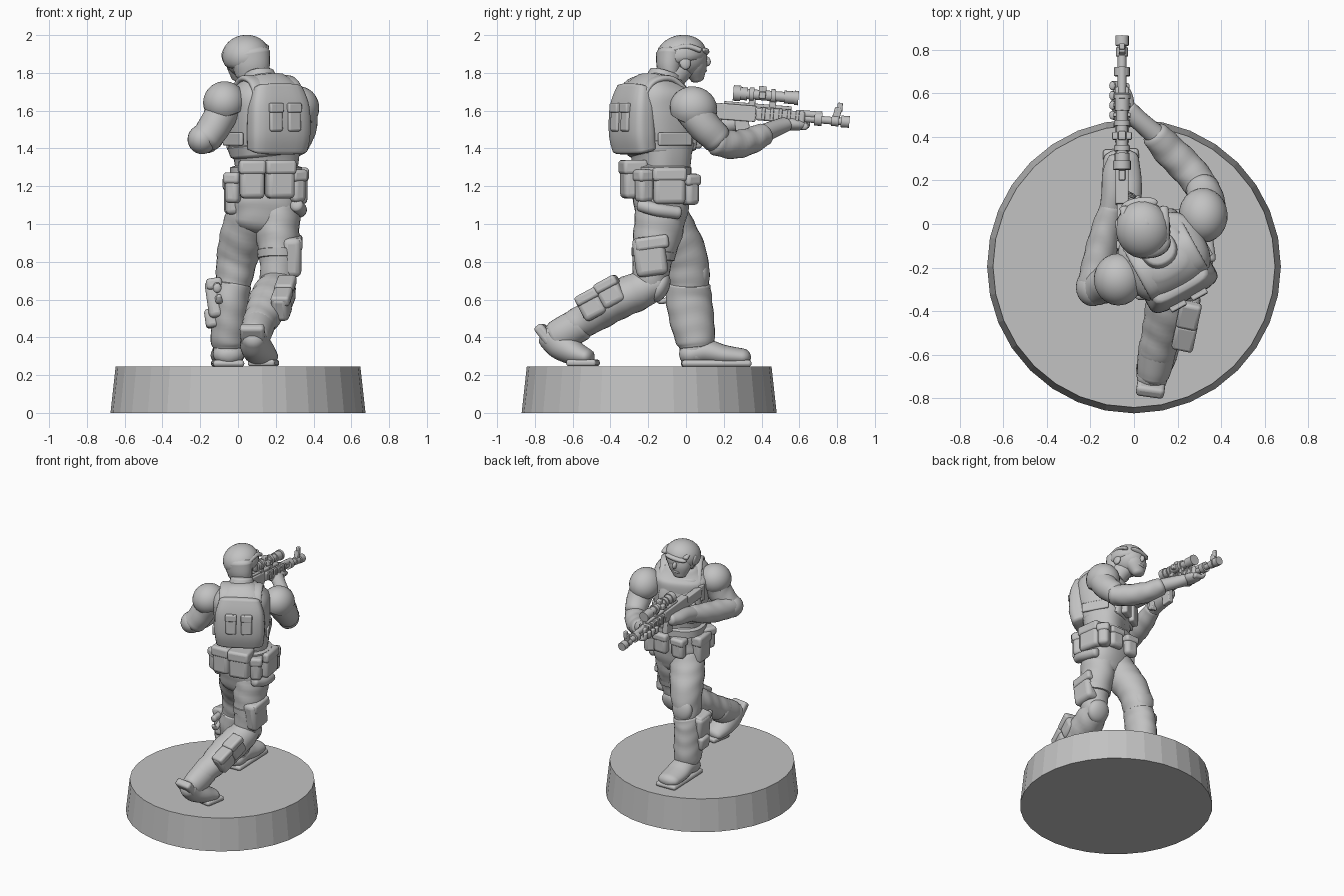
import bpy, bmesh, math
from mathutils import Vector, Matrix

grey = bpy.data.materials.new("plain_grey")
grey.diffuse_color = (0.54, 0.54, 0.54, 1)


def finish(name, bm, loc=(0, 0, 0), rot=(0, 0, 0), smooth=40, bevel=0):
    bmesh.ops.recalc_face_normals(bm, faces=bm.faces)
    me = bpy.data.meshes.new(name)
    bm.to_mesh(me)
    bm.free()
    me.materials.append(grey)
    if smooth:
        for p in me.polygons:
            p.use_smooth = True
        me.set_sharp_from_angle(angle=math.radians(smooth))
    ob = bpy.data.objects.new(name, me)
    bpy.context.collection.objects.link(ob)
    ob.location = loc
    ob.rotation_euler = [math.radians(a) for a in rot]
    if bevel:
        m = ob.modifiers.new("soft_edges", 'BEVEL')
        m.width, m.segments = bevel, 3
    return ob


def box(name, loc, size, rot=(0, 0, 0), bevel=0.014):
    bm = bmesh.new()
    bmesh.ops.create_cube(bm, size=1)
    bmesh.ops.scale(bm, vec=size, verts=bm.verts)
    return finish(name, bm, loc, rot, 35, bevel)


def ball(name, loc, radii, rot=(0, 0, 0), cut=None):
    bm = bmesh.new()
    bmesh.ops.create_uvsphere(bm, u_segments=24, v_segments=16, radius=1)
    if cut is not None:  # flatten everything under the cut height
        for v in bm.verts:
            v.co.z = max(v.co.z, cut)
    bmesh.ops.scale(bm, vec=radii, verts=bm.verts)
    return finish(name, bm, loc, rot)


def tube(name, pts, side=(1, 0, 0), n=24, power=2.0, cap=0.5, fold=0.0):
    """Loft through (x, y, z, half_width, half_depth) stations with rounded ends."""
    P = [pts[0]] + list(pts) + [pts[-1]]
    S = []
    for i in range(1, len(P) - 2):
        for k in range(6):
            t = k / 6
            S.append([0.5 * (2 * b + (c - a) * t + (2 * a - 5 * b + 4 * c - d) * t * t
                             + (3 * b - a - 3 * c + d) * t ** 3)
                      for a, b, c, d in zip(*P[i - 1:i + 3])])
    S.append(list(pts[-1]))
    C = [Vector(s[:3]) for s in S]
    T = [(C[min(i + 1, len(C) - 1)] - C[max(i - 1, 0)]).normalized() for i in range(len(C))]
    rows = [(c, t, s[3], s[4]) for c, t, s in zip(C, T, S)]

    def dome(row, sign):
        c, t, a, b = row
        return [(c + t * sign * cap * min(a, b) * math.sin(q), t, a * math.cos(q), b * math.cos(q))
                for q in (0.5, 1.0, 1.35)]
    rows = dome(rows[0], -1)[::-1] + rows + dome(rows[-1], 1)
    bm = bmesh.new()
    rings, run = [], 0
    for i, (c, t, a, b) in enumerate(rows):
        run += (c - rows[i - 1][0]).length if i else 0
        u = Vector(side)
        u = (u - t * u.dot(t)).normalized()
        w = t.cross(u)
        ring = []
        for j in range(n):
            q = 2 * math.pi * j / n
            x, y = math.cos(q), math.sin(q)
            f = (abs(x) ** power + abs(y) ** power) ** (-1 / power)
            f *= 1 + fold * math.sin(run * 60 + 2.2 * math.sin(q) + 1.5 * math.cos(2 * q + 1))
            ring.append(bm.verts.new(c + u * a * x * f + w * b * y * f))
        rings.append(ring)
    for r0, r1 in zip(rings, rings[1:]):
        for j in range(n):
            bm.faces.new((r0[j], r0[(j + 1) % n], r1[(j + 1) % n], r1[j]))
    bm.faces.new(rings[0][::-1])
    bm.faces.new(rings[-1])
    return finish(name, bm, smooth=60)


# --- Display base
bm = bmesh.new()
bmesh.ops.create_cone(bm, cap_ends=True, segments=32, radius1=0.675, radius2=0.648, depth=0.245)
finish("base", bm, (0, -0.195, 0.1225), smooth=0)

# --- Torso with vest, turned towards the weapon
YAW = 29
SIDE = (math.cos(math.radians(YAW)), math.sin(math.radians(YAW)), 0)


def vest(x, y, z):  # vest space to world
    return Matrix.Rotation(math.radians(YAW), 4, 'Z') @ Vector((x, y, z)) + Vector((0.14, -0.15, 0))


tube("torso", [(.15, -.13, 1.26, .155, .13), (.15, -.13, 1.36, .17, .14), (.14, -.14, 1.46, .19, .165),
               (.14, -.15, 1.6, .2, .185), (.135, -.15, 1.69, .195, .175), (.125, -.14, 1.76, .125, .12)],
     SIDE, 32, 2.8, .25)
tube("vest_hem", [(.145, -.14, 1.37, .178, .15), (.14, -.14, 1.42, .19, .165)], SIDE, 32, 2.8, .2)
tube("back_plate", [(*vest(0, -.14, 1.39), .165, .065), (*vest(0, -.155, 1.48), .175, .07),
                    (*vest(0, -.155, 1.62), .17, .065), (*vest(0, -.13, 1.72), .14, .06)], SIDE, 32, 4, .3)
tube("front_plate", [(*vest(0, .12, 1.4), .15, .05), (*vest(0, .14, 1.55), .15, .05),
                     (*vest(0, .11, 1.68), .12, .05)], SIDE, 32, 4, .3)
for i, s in enumerate((-1, 1)):
    box(f"back_pouch_{i}", vest(s * .055, -.22, 1.565), (.075, .035, .15), (-3, 0, YAW), .012)
    box(f"back_pouch_flap_{i}", vest(s * .055, -.228, 1.615), (.08, .03, .05), (-3, 0, YAW), .008)
    box(f"chest_pouch_{i}", vest(s * .065, .185, 1.47), (.1, .05, .14), (0, 0, YAW), .014)
    box(f"side_strap_{i}", vest(s * .19, 0, 1.45), (.02, .2, .07), (0, 0, YAW), .008)
    tube(f"shoulder_strap_{i}", [(*vest(s * .1, -.165, 1.66), .05, .015), (*vest(s * .1, -.1, 1.75), .05, .018),
                                 (*vest(s * .1, .02, 1.765), .05, .018), (*vest(s * .1, .14, 1.66), .05, .015)],
         SIDE, 16, 3)
tube("collar", [(.12, -.13, 1.73, .1, .095), (.11, -.11, 1.8, .078, .082)], SIDE, power=2.2, cap=.15)

# --- Head, leaning into the sight
tube("neck", [(.11, -.11, 1.74, .07, .075), (.06, -.03, 1.84, .07, .08)])
ball("skull", (.04, -.015, 1.885), (.112, .128, .11), (0, -8, 8))
ball("hair", (.042, -.025, 1.893), (.126, .135, .107), (10, -8, 8), -.45)
tube("jaw", [(.035, .03, 1.9, .092, .075), (.02, .045, 1.83, .083, .068), (.01, .06, 1.77, .048, .038)])
tube("hair_back", [(.06, -.08, 1.9, .11, .078), (.07, -.085, 1.84, .1, .072), (.075, -.085, 1.79, .088, .06)])
for i in range(5):  # swept locks over the crown
    a = (i - 2) * .042
    tube(f"hair_lock_{i}", [(.045 + a * 1.1, .075, 1.945 - abs(a) * .3, .02, .014),
                            (.055 + a, .0, 1.985 - abs(a) * .55, .025, .016),
                            (.055 + a, -.1, 1.945 - abs(a) * .4, .022, .016)], n=12)
ball("brow", (.025, .09, 1.91), (.085, .032, .02), (0, -8, 8))
ball("nose", (.02, .107, 1.862), (.016, .024, .028), (20, -8, 8))
ball("mouth", (.015, .092, 1.812), (.035, .018, .012), (0, -8, 8))
for i, s in enumerate((-1, 1)):
    ball(f"ear_{i}", (.04 + s * .11, -.005, 1.87 - s * .015), (.016, .03, .038), (10, -8, 8))

# --- Pelvis, belt and pouches
tube("pelvis", [(.14, -.13, 1.0, .17, .12), (.15, -.13, 1.1, .185, .145), (.15, -.13, 1.2, .18, .145),
                (.15, -.13, 1.3, .165, .135)], (1, .15, 0), 28, 2.4, fold=.012)
tube("belt", [(.15, -.13, 1.25, .19, .155), (.15, -.13, 1.3, .19, .155)], (1, .15, 0), 28, 2.5, .1)
POUCHES = [("rear_left", .075, -.285, 1.235, .13, .11, .2, 4), ("rear_right", .22, -.28, 1.235, .15, .12, .2, 12),
           ("side_right", .31, -.09, 1.2, .1, .17, .19, 8), ("side_right_rear", .31, -.22, 1.2, .08, .09, .17, 30),
           ("side_right_front", .29, .02, 1.18, .09, .08, .16, 35), ("side_left", -.03, -.14, 1.15, .08, .15, .2, 5),
           ("side_left_rear", -.02, -.23, 1.19, .08, .1, .16, -25), ("front_left", .05, .015, 1.18, .1, .07, .15, 0),
           ("front_right", .19, .025, 1.19, .11, .07, .15, 0)]
for n, x, y, z, a, b, c, r in POUCHES:
    box(n + "_pouch", (x, y, z), (a, b, c), (0, 0, r), .026)
    box(n + "_pouch_flap", (x, y, z + c * .33), (a + .012, b + .012, c * .38), (0, 0, r), .018)
tube("belt_roll", [(.31, -.24, 1.1, .035, .035), (.33, -.15, 1.075, .035, .035), (.31, -.04, 1.06, .033, .033)], (0, 0, 1))

# --- Trailing leg
tube("trailing_thigh", [(.21, -.13, 1.08, .12, .135), (.21, -.15, .95, .115, .13), (.215, -.18, .8, .1, .105),
                        (.205, -.19, .67, .09, .09)], fold=.02)
tube("trailing_shin", [(.21, -.14, .69, .085, .07), (.2, -.23, .655, .105, .1), (.17, -.37, .59, .115, .1),
                       (.13, -.5, .51, .095, .09), (.1, -.6, .46, .082, .08)], fold=.025)
tube("trailing_boot_shaft", [(.11, -.56, .47, .088, .09), (.095, -.65, .42, .082, .09), (.088, -.69, .4, .075, .085)])
tube("trailing_boot", [(.082, -.72, .41, .068, .075), (.09, -.66, .365, .08, .085), (.115, -.595, .32, .085, .068),
                       (.135, -.52, .293, .08, .045)], cap=.7)
box("trailing_boot_heel", (.078, -.745, .415), (.13, .055, .12), (38, 0, -8), .018)
box("trailing_boot_toe_sole", (.135, -.545, .265), (.145, .16, .035), (0, 0, -10), .014)
ball("trailing_knee_pad", (.21, -.14, .665), (.085, .05, .085), (-25, 0, 0))
box("thigh_pouch", (.285, -.19, .83), (.1, .17, .21), (8, 0, 0), .03)
box("thigh_pouch_flap", (.287, -.18, .9), (.108, .178, .07), (8, 0, 0), .018)
tube("thigh_strap", [(.215, -.17, .86, .115, .12), (.215, -.175, .82, .11, .115)], cap=.1)
for i, (y, z) in enumerate(((-.4, .635), (-.5, .57))):
    box(f"shin_pouch_{i}", (.25 - i * .02, y, z), (.09, .13, .14), (28, 0, -12), .026)
    box(f"shin_pouch_flap_{i}", (.252 - i * .02, y - .02, z + .045), (.1, .13, .055), (28, 0, -12), .016)

# --- Leading leg
tube("leading_thigh", [(.07, -.12, 1.07, .12, .12), (.035, -.065, .96, .125, .12), (.0, -.005, .84, .112, .115),
                       (-.02, .012, .72, .098, .11), (-.03, .01, .64, .09, .1)], fold=.018)
tube("leading_shin", [(-.03, .015, .68, .1, .115), (-.04, .015, .61, .1, .122), (-.045, .03, .5, .098, .118),
                      (-.05, .05, .39, .095, .105), (-.05, .055, .35, .085, .09)], fold=.016, cap=.15)
tube("leading_boot_shaft", [(-.05, .055, .42, .085, .085), (-.05, .05, .3, .08, .085)])
tube("leading_boot", [(-.05, .02, .31, .082, .06), (-.05, .1, .325, .085, .065), (-.055, .2, .305, .09, .055),
                      (-.06, .3, .295, .082, .046)], cap=.95)
box("leading_boot_sole", (-.055, .16, .262), (.165, .37, .036), (0, 0, 2), .016)
ball("leading_knee_pad", (-.025, .08, .75), (.08, .045, .09), (8, 0, 0))
box("leg_holster", (-.125, -.01, .6), (.08, .13, .2), (-6, -8, 0), .026)
box("leg_holster_flap", (-.125, -.015, .68), (.085, .135, .06), (-6, -8, 0), .018)
box("leg_holster_tip", (-.14, .0, .5), (.07, .1, .1), (-6, -8, 0), .02)
tube("holster_handle", [(-.11, -.05, .67, .022, .025), (-.11, -.14, .66, .022, .025)])
tube("holster_strap", [(-.11, -.05, .62, .012, .012), (-.1, -.13, .59, .02, .015), (-.1, -.16, .62, .012, .012)])

# --- Supporting arm
tube("support_upper_arm", [(.31, .02, 1.64, .1, .1), (.335, .08, 1.54, .088, .09), (.315, .165, 1.45, .078, .08)],
     fold=.015)
tube("support_forearm", [(.32, .16, 1.435, .072, .075), (.25, .25, 1.42, .076, .078), (.16, .34, 1.44, .07, .075),
                         (.1, .41, 1.475, .062, .065)], (0, 0, 1), fold=.025)
tube("support_glove", [(.11, .4, 1.475, .05, .05), (.03, .47, 1.505, .045, .045), (-.03, .52, 1.525, .04, .05)], (0, 0, 1))
ball("support_palm", (-.05, .55, 1.53), (.052, .1, .035), (-5, 0, 6))
for i in range(4):
    y = .49 + i * .045
    tube(f"support_finger_{i}", [(-.03, y, 1.515, .022, .018), (-.09, y + .01, 1.525, .022, .016),
                                 (-.1, y + .01, 1.565, .02, .014)], (0, 1, 0), 12)
ball("support_shoulder_pad", (.318, .04, 1.612), (.112, .127, .116), (-18, 14, 0), -.6)

# --- Trigger arm
tube("trigger_upper_arm", [(-.06, -.24, 1.66, .1, .1), (-.105, -.265, 1.55, .088, .09), (-.17, -.29, 1.45, .083, .085)],
     fold=.015)
ball("trigger_elbow", (-.19, -.29, 1.448), (.077, .088, .078))
tube("trigger_forearm", [(-.185, -.28, 1.45, .076, .078), (-.155, -.14, 1.46, .074, .078), (-.125, -.01, 1.485, .066, .07),
                         (-.1, .08, 1.51, .055, .055)], fold=.025)
tube("trigger_glove", [(-.11, .05, 1.505, .05, .05), (-.095, .14, 1.52, .055, .055), (-.09, .23, 1.53, .055, .05),
                       (-.08, .3, 1.54, .04, .04)])
ball("trigger_shoulder_pad", (-.072, -.255, 1.645), (.113, .12, .11), (8, -16, 0), -.6)

# --- Rifle, tilted slightly down; built along its own axis
TILT = -4.6
GX = -.055


def gun(y, w):  # distance along the rifle and height off its axis
    return (GX, y, 1.6 - .08 * (y - .15) + w)


def rod(name, y0, y1, w, r, n=16):
    bm = bmesh.new()
    bmesh.ops.create_cone(bm, cap_ends=True, segments=n, radius1=r, radius2=r, depth=y1 - y0,
                          matrix=Matrix.Rotation(math.pi / 2, 4, 'X'))
    return finish(name, bm, gun((y0 + y1) / 2, w), (TILT, 0, 0), 40)


def block(name, y, w, size, tip=0, bevel=.006):
    return box(name, gun(y, w), size, (TILT + tip, 0, 0), bevel)


block("receiver", .23, .0, (.06, .28, .085))
block("stock", -.0, -.015, (.045, .22, .075))
block("stock_butt", -.1, -.025, (.05, .04, .12))
block("pistol_grip", .15, -.085, (.04, .05, .11), -15)
block("trigger_guard", .21, -.06, (.025, .08, .02))
block("magazine", .3, -.09, (.04, .075, .12), 10)
block("handguard", .5, .0, (.065, .26, .065), 0, .012)
for i in range(5):
    block(f"handguard_rib_{i}", .41 + i * .045, .005, (.08, .018, .068), 0, .005)
block("top_rail", .38, .045, (.03, .36, .02))
rod("gas_tube", .6, .72, .02, .02)
rod("barrel", .6, .86, -.003, .02)
rod("barrel_collar", .68, .72, .0, .036)
rod("muzzle_ring", .77, .81, -.003, .028)
rod("muzzle", .82, .865, -.003, .031)
block("front_sight_base", .8, .035, (.03, .038, .07), -10)
block("front_sight_post", .815, .07, (.026, .028, .05), 0)
for n, y0, y1, r in (("tube", .27, .56, .027), ("eyepiece", .25, .29, .041), ("eyepiece_neck", .28, .325, .034),
                     ("ring_rear", .335, .36, .037), ("ring_front", .45, .475, .037),
                     ("objective", .52, .585, .034), ("rim", .575, .595, .038)):
    rod("scope_" + n, y0, y1, .102, r)
block("scope_turret", .405, .12, (.035, .04, .06))
block("scope_side_knob", .405, .102, (.09, .035, .035))
for i, y in enumerate((.35, .46)):
    block(f"scope_mount_{i}", y, .065, (.035, .035, .05))
